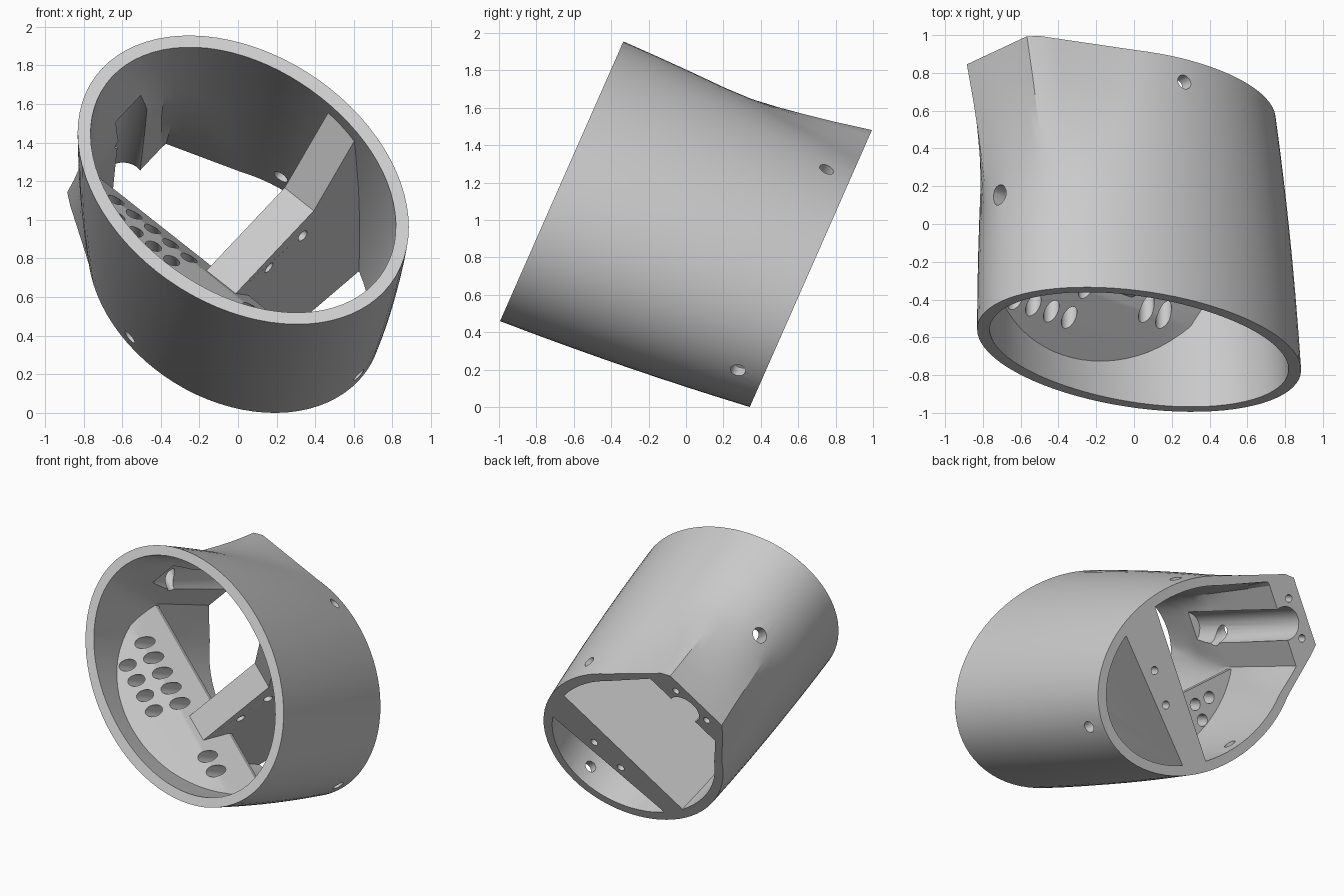
import bpy, bmesh, math
from mathutils import Vector, Matrix

if "Cube" in bpy.data.objects:
    bpy.data.objects.remove(bpy.data.objects["Cube"])

# Sleeve frame: A = long axis of the oval, B = short axis, W = along the tube, front to back
ORIGIN = Vector((0.03, -0.67, 1.21))
TILT = math.radians(23.8)
V = Vector((0, math.sin(TILT), math.cos(TILT)))
W = Vector((0, math.cos(TILT), -math.sin(TILT)))
X = Vector((1, 0, 0))
ROLL = math.radians(-40.8)
A = X * math.cos(ROLL) + V * math.sin(ROLL)
B = -X * math.sin(ROLL) + V * math.cos(ROLL)
LENGTH, WALL, SEG = 1.407, 0.07, 80


def place(a, b, w):
    return ORIGIN + A * a + B * b + W * w


def make(name, rings):
    """Closed solid lofted through rings of (a, b, w) points."""
    bm = bmesh.new()
    loops = [[bm.verts.new(place(*p)) for p in ring] for ring in rings]
    n = len(loops[0])
    for r0, r1 in zip(loops, loops[1:]):
        for i in range(n):
            j = (i + 1) % n
            bm.faces.new((r0[i], r0[j], r1[j], r1[i]))
    bm.faces.new(loops[0])
    bm.faces.new(loops[-1])
    bmesh.ops.recalc_face_normals(bm, faces=bm.faces)
    me = bpy.data.meshes.new(name)
    bm.to_mesh(me)
    bm.free()
    ob = bpy.data.objects.new(name, me)
    bpy.context.collection.objects.link(ob)
    return ob


def combine(target, tool, operation='DIFFERENCE'):
    mod = target.modifiers.new("cut", 'BOOLEAN')
    mod.operation, mod.solver, mod.object = operation, 'EXACT', tool
    bpy.context.view_layer.objects.active = target
    bpy.ops.object.modifier_apply(modifier=mod.name)
    bpy.data.objects.remove(tool)


def rod(start, axis, length, radius, n=20, lean=0.0):
    """Cylinder along local axis 0 (A), 1 (B) or 2 (W); lean shifts its far end along A."""
    rings = []
    for d in (0, length):
        ring = []
        for i in range(n):
            t = 2 * math.pi * i / n
            p = list(start)
            p[axis] += d
            p[(axis + 1) % 3] += radius * math.cos(t)
            p[(axis + 2) % 3] += radius * math.sin(t)
            p[0] += lean if d else 0
            ring.append(tuple(p))
        rings.append(ring)
    return make("drill", rings)


def section(w, inset=0.0):
    """Oval outline at depth w; a lug swells out on the -A side toward the back."""
    s = min(max(w / LENGTH, 0), 1)
    bulge = 0.05 * s * (1 - s)
    ra = 0.966 + (0.845 - 0.966) * s + bulge
    rb = 0.686 + (0.64 - 0.686) * s + bulge
    centre = -0.055 * s
    swell = min(max((w - 0.6) / (LENGTH - 0.6), 0), 1)
    ring = []
    for i in range(SEG):
        t = 2 * math.pi * i / SEG
        a, b = centre + ra * math.cos(t), rb * math.sin(t)
        r = math.hypot(a, b)
        ca, cb = a / r, b / r
        if a < -0.45:
            planes = [(-1, 0, 1.05), (-0.38, 1, 0.735), (-0.645, -1, 0.864), (-1, 0.9, 1.34)]
            reach = [d / (na * ca + nb * cb) for na, nb, d in planes if na * ca + nb * cb > 0.01]
            r += swell * max(0, min(reach) - r)
        r -= inset
        ring.append((r * ca, r * cb, w))
    return ring


# outer sleeve
steps = [0, 0.2, 0.4, 0.6, 0.75, 0.9, 1.05, 1.2, LENGTH]
sleeve = make("sleeve", [section(w) for w in steps])

# bore: follows the outside, flattened by a pad that ramps up behind the front rim
bore_rings = []
for w in [-0.03, 0, 0.2, 0.35, 0.57, 0.7, 0.9, 1.05, 1.2, LENGTH, LENGTH + 0.03]:
    limit = -0.9 + 0.1 * max(w, 0) / 0.57 if w < 0.57 else -0.8 - 0.045 * (w - 0.57) / 0.84
    bore_rings.append([(max(a, limit), b, z) for a, b, z in section(w, WALL)])
bore = make("bore", bore_rings)

# rounded channel in the lug pad
combine(bore, rod((-0.77, 0.05, 0.4), 2, 1.04, 0.115, 24, lean=-0.1), 'UNION')

# cross panel left standing inside, with one sloped shoulder, thicker toward the back
outline = [(-0.9, 0.49), (0.27, 0.49), (0.8, -0.08), (0.8, 1.6), (-0.9, 1.6)]


def panel_side(b, w, a, grow, skew):
    t = max(0, (w - 0.49) / 0.917)
    return (a + t * (grow + skew * b), b, w)


panel = make("cross_panel", [[panel_side(b, w, 0.05, 0.04, 0) for b, w in outline],
                             [panel_side(b, w, 0.25, 0.09, 0.09) for b, w in outline]])
combine(bore, panel)

# perforated ledge on the lower side, sloping up toward the back
ledge_outline = [(-0.25, 0.68), (-0.25, 0.72), (-1, 0.72), (-1, -0.2),
                 (-0.7, 0.08), (-0.5, 0.3), (-0.37, 0.45)]
combine(bore, make("ledge", [[(a, b, w) for b, w in ledge_outline] for a in (-1.2, 1.2)]))
combine(sleeve, bore)

# ledge holes
ledge_holes = [(-0.56 + 0.125 * i, -0.36) for i in range(5)]
ledge_holes += [(-0.45 + 0.125 * i, -0.48) for i in range(4)]
ledge_holes += [(0.37, -0.37), (0.49, -0.37)]
for a, b in ledge_holes:
    combine(sleeve, rod((a, b, 0.1), 2, 0.7, 0.042))

# screw holes: panel side, panel back edge, lug back edge
for side in (-1, 1):
    b = 0.04 + side * 0.125
    combine(sleeve, rod((-0.1, b, 0.61), 0, 0.5, 0.032))
    combine(sleeve, rod((0.255, b, 1.2), 2, 0.3, 0.028))
    combine(sleeve, rod((-0.96, 0.05 + side * 0.145, 1.15), 2, 0.35, 0.026))

# wall holes
combine(sleeve, rod((-0.23, 0.45, 1.27), 1, 0.4, 0.04))
combine(sleeve, rod((-0.23, -0.85, 1.27), 1, 0.4, 0.04))
combine(sleeve, rod((0.6, -0.02, 1.27), 0, 0.4, 0.04))
combine(sleeve, rod((-1.2, -0.03, 0.63), 0, 0.5, 0.055))

# stand on the ground, centred
pts = [v.co for v in sleeve.data.vertices]
lo = Vector([min(p[i] for p in pts) for i in range(3)])
hi = Vector([max(p[i] for p in pts) for i in range(3)])
sleeve.data.transform(Matrix.Translation((-(lo.x + hi.x) / 2, -(lo.y + hi.y) / 2, -lo.z)))

bpy.ops.object.select_all(action='DESELECT')
sleeve.select_set(True)
bpy.context.view_layer.objects.active = sleeve
bpy.ops.object.shade_smooth_by_angle(angle=math.radians(20))
